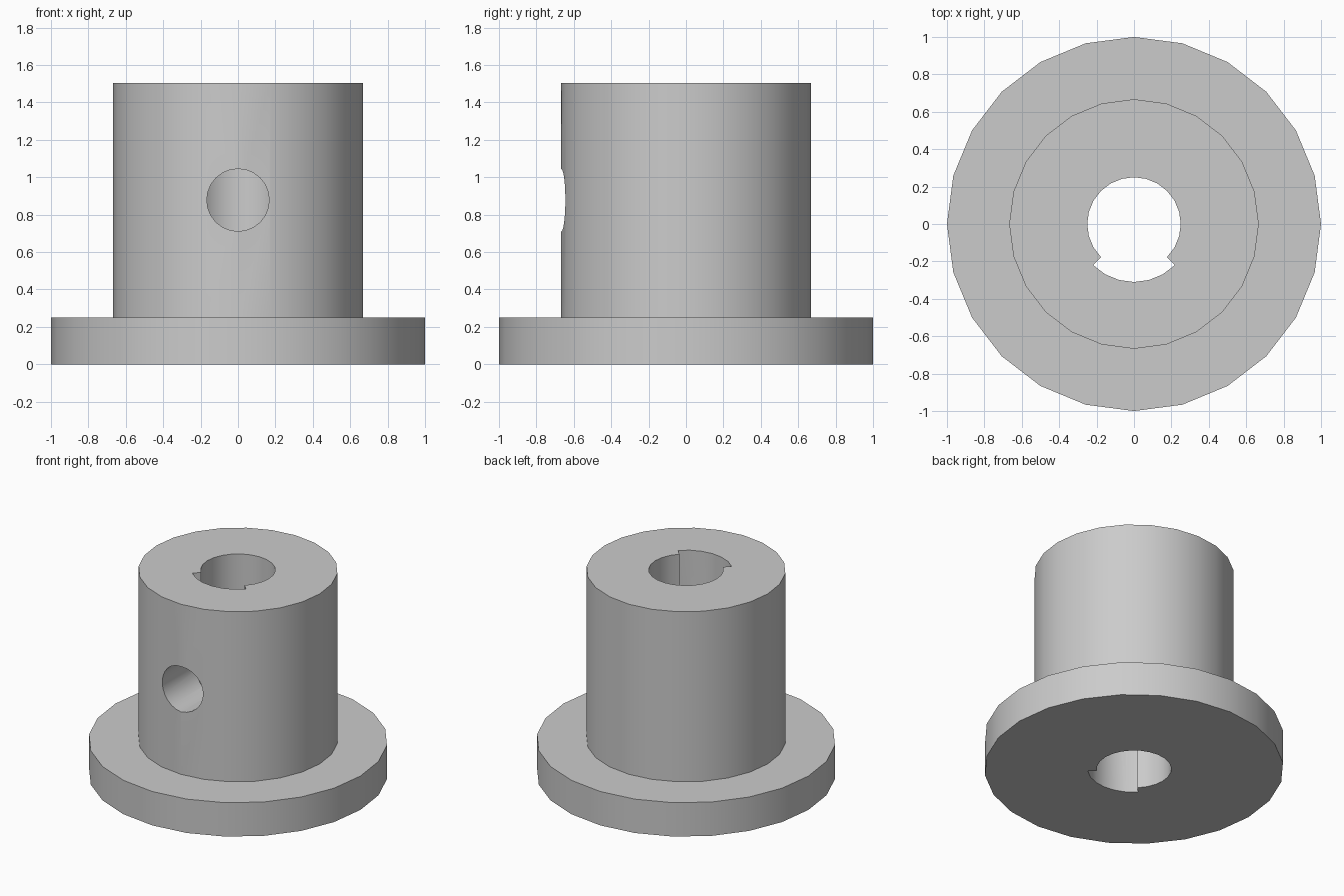
import bpy
import bmesh
from math import cos, sin, radians
from mathutils import Matrix

cube = bpy.data.objects.get("Cube")
if cube:
    bpy.data.objects.remove(cube, do_unlink=True)

STEP = 15  # degrees per facet
HUB_TOP = 1.505

metal = bpy.data.materials.new("grey_metal")
metal.use_nodes = True
GREY = (0.6, 0.6, 0.6, 1)
metal.diffuse_color = GREY
metal.node_tree.nodes["Principled BSDF"].inputs["Base Color"].default_value = GREY


def make_object(name, bm):
    bmesh.ops.recalc_face_normals(bm, faces=bm.faces)
    mesh = bpy.data.meshes.new(name)
    bm.to_mesh(mesh)
    bm.free()
    mesh.materials.append(metal)
    obj = bpy.data.objects.new(name, mesh)
    bpy.context.collection.objects.link(obj)
    return obj


def prism(name, outline, low, high):
    """Extrude a flat outline upward."""
    bm = bmesh.new()
    face = bm.faces.new([bm.verts.new((x, y, low)) for x, y in outline])
    top = bmesh.ops.extrude_face_region(bm, geom=[face])["geom"]
    bmesh.ops.translate(bm, vec=(0, 0, high - low),
                        verts=[v for v in top if isinstance(v, bmesh.types.BMVert)])
    return make_object(name, bm)


def arc(radius, start, end):
    return [(radius * cos(radians(a)), radius * sin(radians(a)))
            for a in range(start, end + 1, STEP)]


def cut(target, cutter):
    cutter.hide_render = True
    mod = target.modifiers.new("cut", 'BOOLEAN')
    mod.operation = 'DIFFERENCE'
    mod.solver = 'EXACT'
    mod.object = cutter
    bpy.ops.object.modifier_apply(modifier=mod.name)
    bpy.data.objects.remove(cutter, do_unlink=True)


# Flange and hub: one stepped solid
bm = bmesh.new()
flange = bm.faces.new([bm.verts.new((x, y, 0)) for x, y in arc(1, 0, 345)])


def raise_face(face, height):
    new = bmesh.ops.extrude_face_region(bm, geom=[face])["geom"]
    bmesh.ops.translate(bm, vec=(0, 0, height),
                        verts=[v for v in new if isinstance(v, bmesh.types.BMVert)])
    return next(f for f in new if isinstance(f, bmesh.types.BMFace))


bottom = bm.faces.new([bm.verts.new((x, y, 0)) for x, y in arc(1, 0, 345)])
top = raise_face(flange, 0.25)
inner = bmesh.ops.extrude_face_region(bm, geom=[top])["geom"]
bmesh.ops.delete(bm, geom=[top], context='FACES_ONLY') if top.is_valid else None
bmesh.ops.scale(bm, vec=(0.667, 0.667, 1),
                verts=[v for v in inner if isinstance(v, bmesh.types.BMVert)])
shelf = next(f for f in inner if isinstance(f, bmesh.types.BMFace))
hub_top = raise_face(shelf, HUB_TOP - 0.25)
for face in (flange, top, shelf):
    if face.is_valid:
        bm.faces.remove(face)
bmesh.ops.remove_doubles(bm, verts=bm.verts, dist=0.0001)
body = make_object("flanged_hub", bm)
bpy.context.view_layer.objects.active = body
body.select_set(True)

# Bore with a wide recess along its front quarter
cut(body, prism("bore_cutter", arc(0.25, -45, 225) + arc(0.31, 225, 315), -0.2, 1.8))

# Set screw hole from the front into the bore
screw = prism("screw_hole_cutter", arc(0.167, 0, 345), 0, 1.2)
screw.data.transform(Matrix.Translation((0, 0, 0.878)) @ Matrix.Rotation(radians(90), 4, 'X'))
cut(body, screw)

bpy.ops.object.shade_smooth_by_angle(angle=radians(30))
